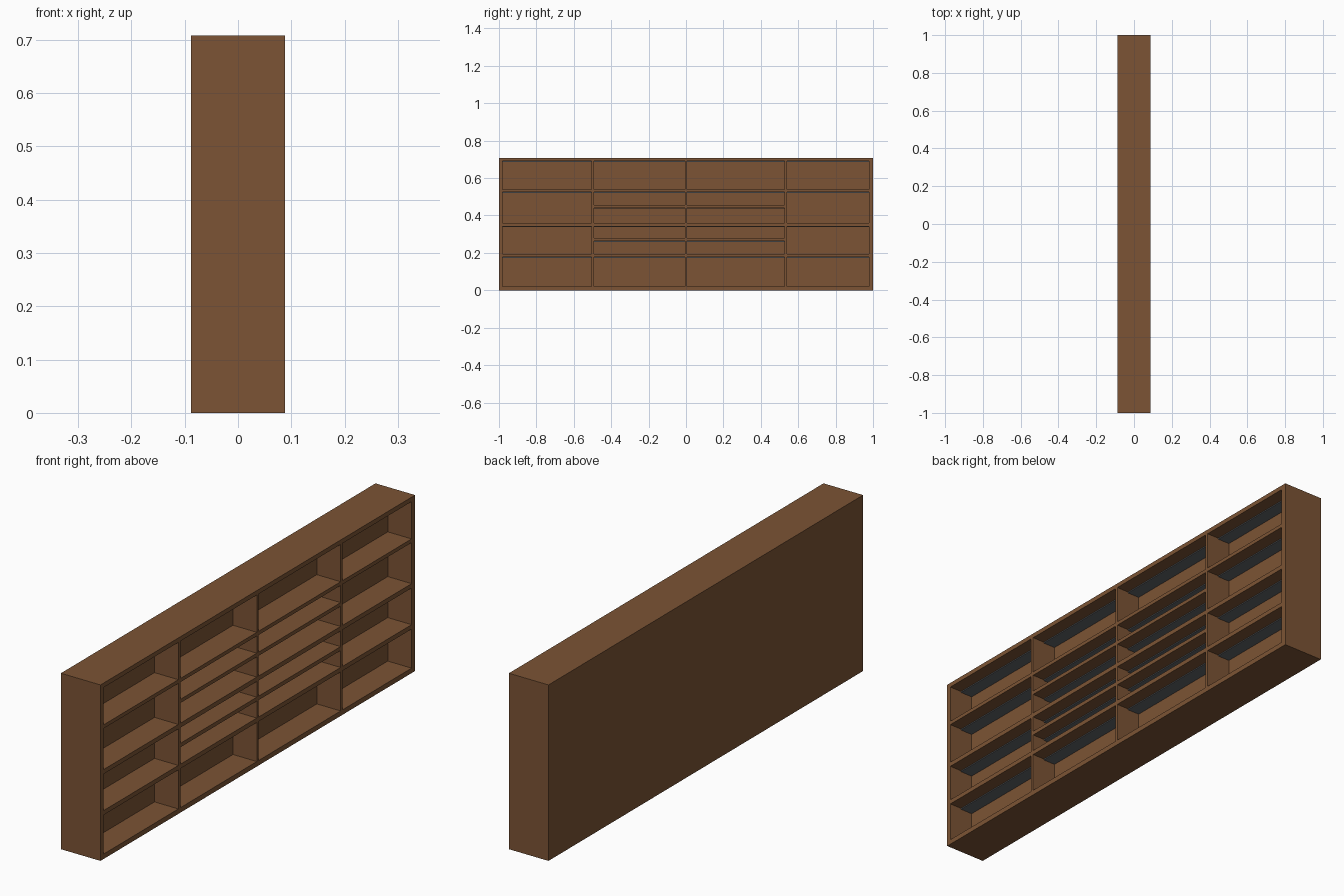
import bpy

if "Cube" in bpy.data.objects:
    bpy.data.objects.remove(bpy.data.objects["Cube"])


def material(name, color):
    m = bpy.data.materials.new(name)
    m.diffuse_color = color
    m.use_nodes = True
    m.node_tree.nodes["Principled BSDF"].inputs["Base Color"].default_value = m.diffuse_color
    return m


WOOD = material("brown_wood", (0.20, 0.088, 0.035, 1))
GREY = material("grey_strip", (0.12, 0.13, 0.14, 1))


def box(name, x, y, z, mat):
    """Box from (min, max) ranges."""
    bpy.ops.mesh.primitive_cube_add(size=1, location=[sum(r) / 2 for r in (x, y, z)])
    ob = bpy.context.object
    ob.name = name
    ob.scale = [r[1] - r[0] for r in (x, y, z)]
    bpy.ops.object.transform_apply(location=False, rotation=False, scale=True)
    ob.data.materials.append(mat)
    return ob


D = 0.088        # half depth
H = 0.708        # height
INNER = -0.018   # front surface of the thick back panel
OPEN = (INNER, D)

# Back panel and outer frame, open towards +x
box("back_panel", (-D, INNER), (-1, 1), (0, H), WOOD)
box("bottom_board", OPEN, (-1, 1), (0, 0.02), WOOD)
box("top_board", OPEN, (-1, 1), (0.69, H), WOOD)
box("left_side", OPEN, (-1, -0.982), (0.02, 0.69), WOOD)
box("right_side", OPEN, (0.978, 1), (0.02, 0.69), WOOD)

# Vertical dividers between the four columns
for a, b in [(-0.505, -0.492), (-0.006, 0.006), (0.527, 0.54)]:
    box("divider", OPEN, (a, b), (0.02, 0.69), WOOD)

columns = [(-0.982, -0.505), (-0.492, -0.006), (0.006, 0.527), (0.54, 0.978)]
main_shelves = [(0.177, 0.195), (0.342, 0.36), (0.525, 0.54)]
extra_shelves = [(0.263, 0.279), (0.441, 0.456)]

# Shelves, with a thin grey strip under every compartment ceiling
for i, col in enumerate(columns):
    shelves = main_shelves + (extra_shelves if i in (1, 2) else [])
    for z in shelves:
        box("shelf", OPEN, col, z, WOOD)
    for z0 in [s[0] for s in shelves] + [0.69]:
        box("light_strip", (INNER, 0.035), col, (z0 - 0.004, z0), GREY)
